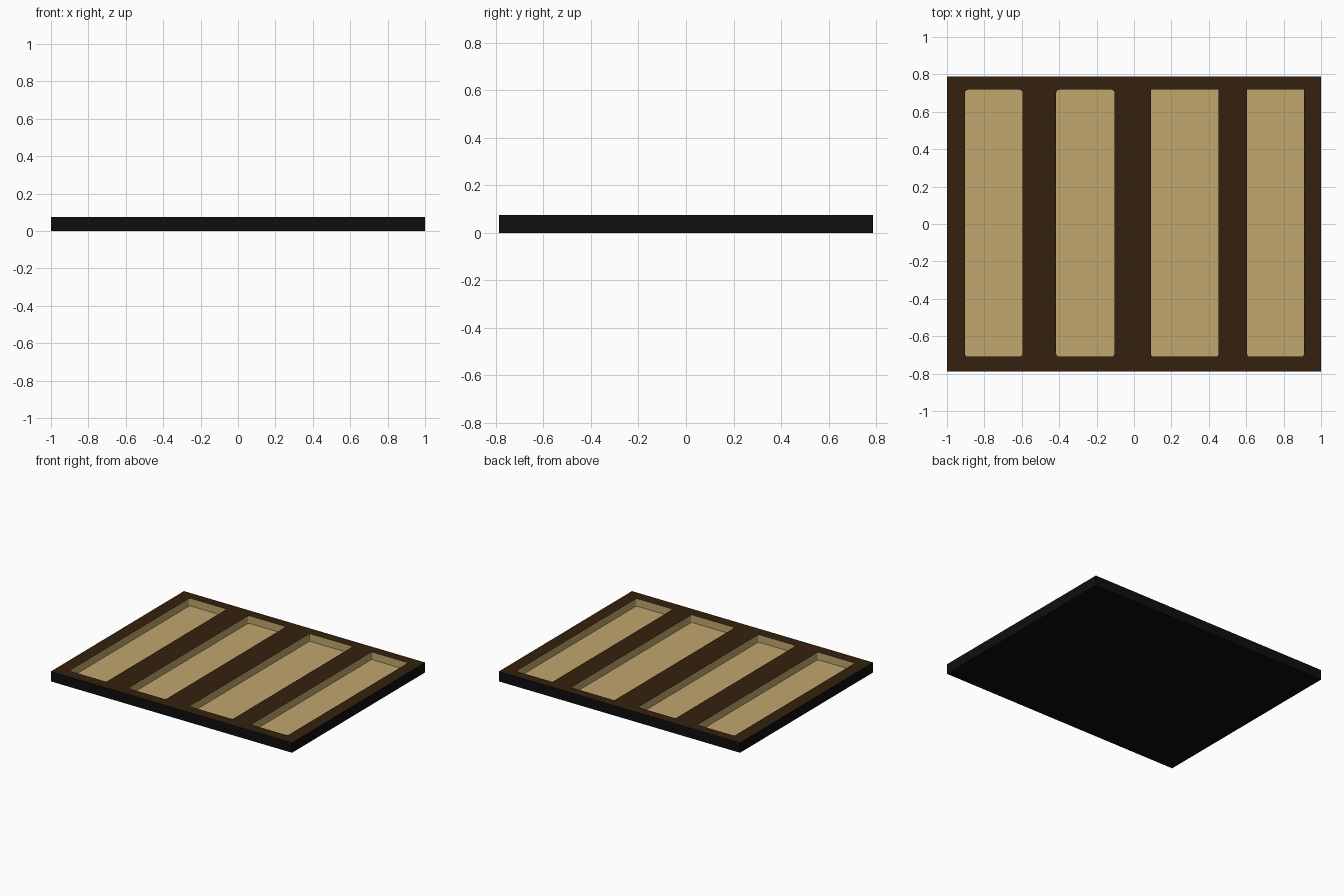
import bpy, bmesh, math

if "Cube" in bpy.data.objects:
    bpy.data.objects.remove(bpy.data.objects["Cube"])

W, D, H, FLOOR = 1.0, 0.788, 0.075, 0.018


def material(name, rgb):
    m = bpy.data.materials.new(name)
    m.diffuse_color = (*rgb, 1)
    m.use_nodes = True
    m.node_tree.nodes["Principled BSDF"].inputs["Base Color"].default_value = m.diffuse_color
    return m


def rounded_rect(x0, x1, y0, y1, r_low, r_high, steps=3):
    """Counter-clockwise outline with rounded lower and upper corners."""
    pts = []
    corners = ((x1, y1, -1, -1, r_high, 0), (x0, y1, 1, -1, r_high, 90),
               (x0, y0, 1, 1, r_low, 180), (x1, y0, -1, 1, r_low, 270))
    for cx, cy, sx, sy, r, start in corners:
        if r == 0:
            pts.append((cx, cy))
            continue
        for i in range(steps + 1):
            a = math.radians(start + 90 * i / steps)
            pts.append((cx + sx * r + r * math.cos(a), cy + sy * r + r * math.sin(a)))
    return pts


def ring(bm, pts, z):
    return [bm.verts.new((x, y, z)) for x, y in pts]


def walls(bm, low, high, mat):
    n = len(low)
    for i in range(n):
        j = (i + 1) % n
        bm.faces.new((low[i], low[j], high[j], high[i])).material_index = mat


bm = bmesh.new()

# Outer shell: black underside and sides
outline = [(-W, -D), (W, -D), (W, D), (-W, D)]
base, rim = ring(bm, outline, 0), ring(bm, outline, H)
bm.faces.new(base[::-1]).material_index = 0
walls(bm, base, rim, 0)

# Four tan pockets: x range, lower and upper corner radius
loops = [rim]
for x0, x1, r_low, r_high in ((-0.904, -0.596, 0.016, 0.016), (-0.416, -0.104, 0.016, 0.016),
                              (0.091, 0.451, 0.012, 0), (0.605, 0.908, 0.012, 0)):
    pts = rounded_rect(x0, x1, -0.709, 0.718, r_low, r_high)
    floor, lip = ring(bm, pts, FLOOR), ring(bm, pts, H)
    bm.faces.new(floor).material_index = 2
    walls(bm, floor[::-1], lip[::-1], 2)
    loops.append(lip)

# Brown top surface filled around the pocket openings
edges = [bm.edges.get((lp[i - 1], lp[i])) for lp in loops for i in range(len(lp))]
fill = bmesh.ops.triangle_fill(bm, edges=edges, use_beauty=True, normal=(0, 0, 1))
for f in fill["geom"]:
    if isinstance(f, bmesh.types.BMFace):
        f.material_index = 1
        f.normal_update()
        if f.normal.z < 0:
            f.normal_flip()

mesh = bpy.data.meshes.new("compartment_tray")
bm.to_mesh(mesh)
bm.free()
for m in (material("black", (0.0045, 0.0045, 0.0045)),
          material("dark brown", (0.034, 0.0155, 0.0048)),
          material("tan", (0.53, 0.385, 0.152))):
    mesh.materials.append(m)
tray = bpy.data.objects.new("compartment_tray", mesh)
bpy.context.collection.objects.link(tray)
